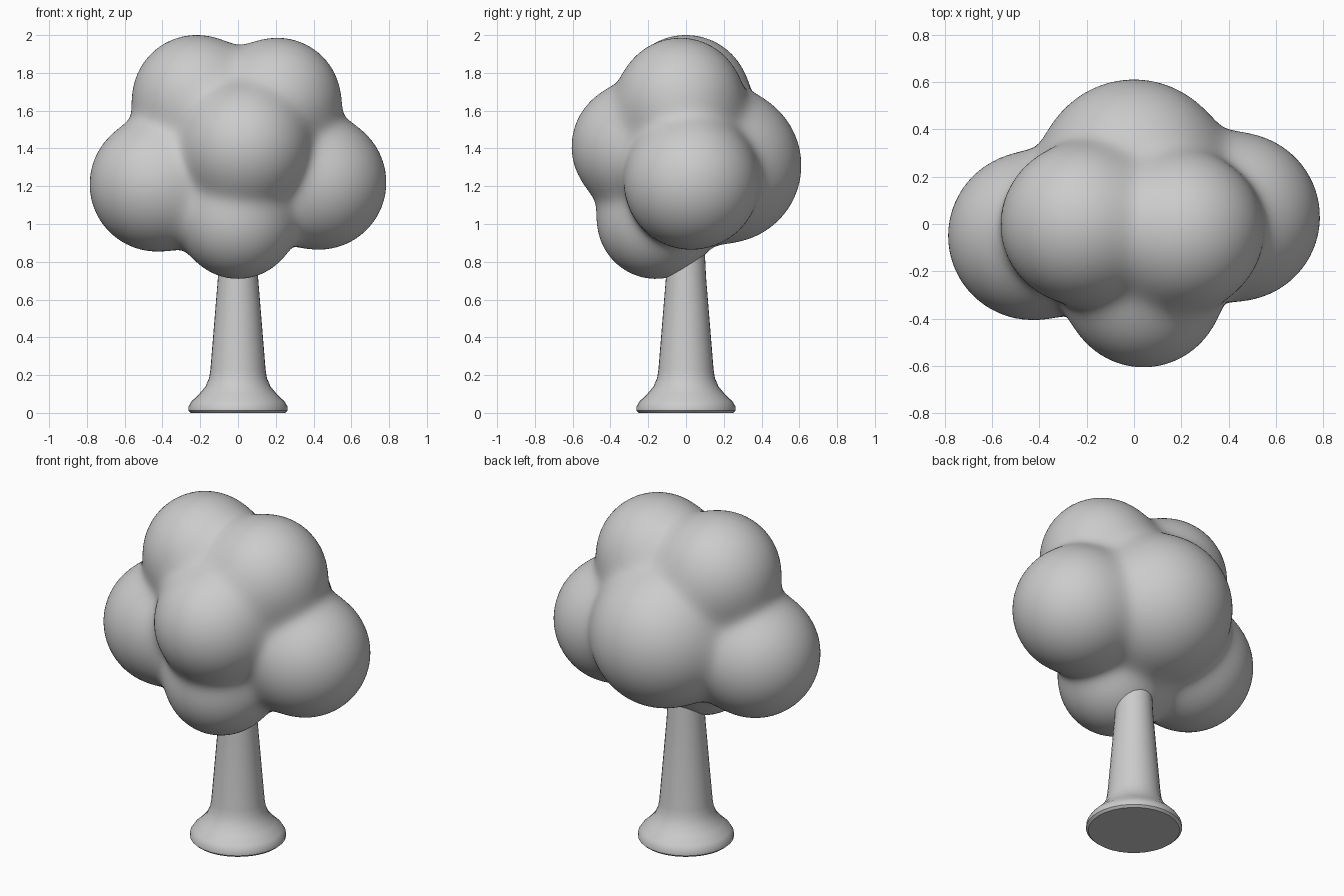
import bpy, bmesh, math
from mathutils import Vector

cube = bpy.data.objects.get("Cube")
if cube:
    bpy.data.objects.remove(cube, do_unlink=True)

grey = bpy.data.materials.new("plain_grey")
grey.use_nodes = True
grey.diffuse_color = (0.6, 0.6, 0.6, 1)
grey.node_tree.nodes["Principled BSDF"].inputs["Base Color"].default_value = (0.6, 0.6, 0.6, 1)


def finish(bm, name, angle):
    bmesh.ops.recalc_face_normals(bm, faces=bm.faces)
    mesh = bpy.data.meshes.new(name)
    bm.to_mesh(mesh)
    bm.free()
    mesh.materials.append(grey)
    obj = bpy.data.objects.new(name, mesh)
    bpy.context.collection.objects.link(obj)
    bpy.ops.object.select_all(action="DESELECT")
    obj.select_set(True)
    bpy.context.view_layer.objects.active = obj
    bpy.ops.object.shade_smooth_by_angle(angle=math.radians(angle))
    return obj


# Foliage lobes: centre and radius
LOBES = [
    (Vector((0.43, 0.03, 1.22)), 0.355),     # left side
    (Vector((-0.43, -0.05, 1.21)), 0.355),   # right side
    (Vector((0.21, -0.03, 1.65)), 0.335),    # top left
    (Vector((-0.22, 0.00, 1.66)), 0.34),     # top right
    (Vector((0.00, 0.20, 1.31)), 0.41),      # back
    (Vector((0.04, -0.27, 1.41)), 0.335),    # front
    (Vector((0.00, -0.16, 1.02)), 0.31),     # underside
]
CORE = Vector((0, 0, 1.3))
BLEND = 0.04


def blob_distance(p):
    """Softly blended distance to all the lobes."""
    return -BLEND * math.log(sum(math.exp((r - (p - c).length) / BLEND) for c, r in LOBES))


# Foliage: a sphere pushed out along each ray to the blended surface
bm = bmesh.new()
bmesh.ops.create_icosphere(bm, subdivisions=6, radius=1)
for v in bm.verts:
    ray = v.co.normalized()
    near, far = 0.2, 1.2
    for _ in range(14):
        mid = (near + far) / 2
        if blob_distance(CORE + ray * mid) < 0:
            near = mid
        else:
            far = mid
    v.co = CORE + ray * near
finish(bm, "foliage", 80)

# Trunk: flared profile spun round the z axis
PROFILE = [(0.25, 0), (0.263, 0.012), (0.262, 0.035), (0.245, 0.062), (0.205, 0.1),
           (0.172, 0.14), (0.153, 0.185), (0.146, 0.23), (0.106, 0.72), (0.095, 0.95)]
SIDES = 32
bm = bmesh.new()
rings = [[bm.verts.new((r * math.cos(math.tau * i / SIDES), r * math.sin(math.tau * i / SIDES), z))
          for i in range(SIDES)] for r, z in PROFILE]
for low, high in zip(rings, rings[1:]):
    for i in range(SIDES):
        j = (i + 1) % SIDES
        bm.faces.new((low[i], low[j], high[j], high[i]))
bm.faces.new(rings[0][::-1])
bm.faces.new(rings[-1])
finish(bm, "trunk", 40)
